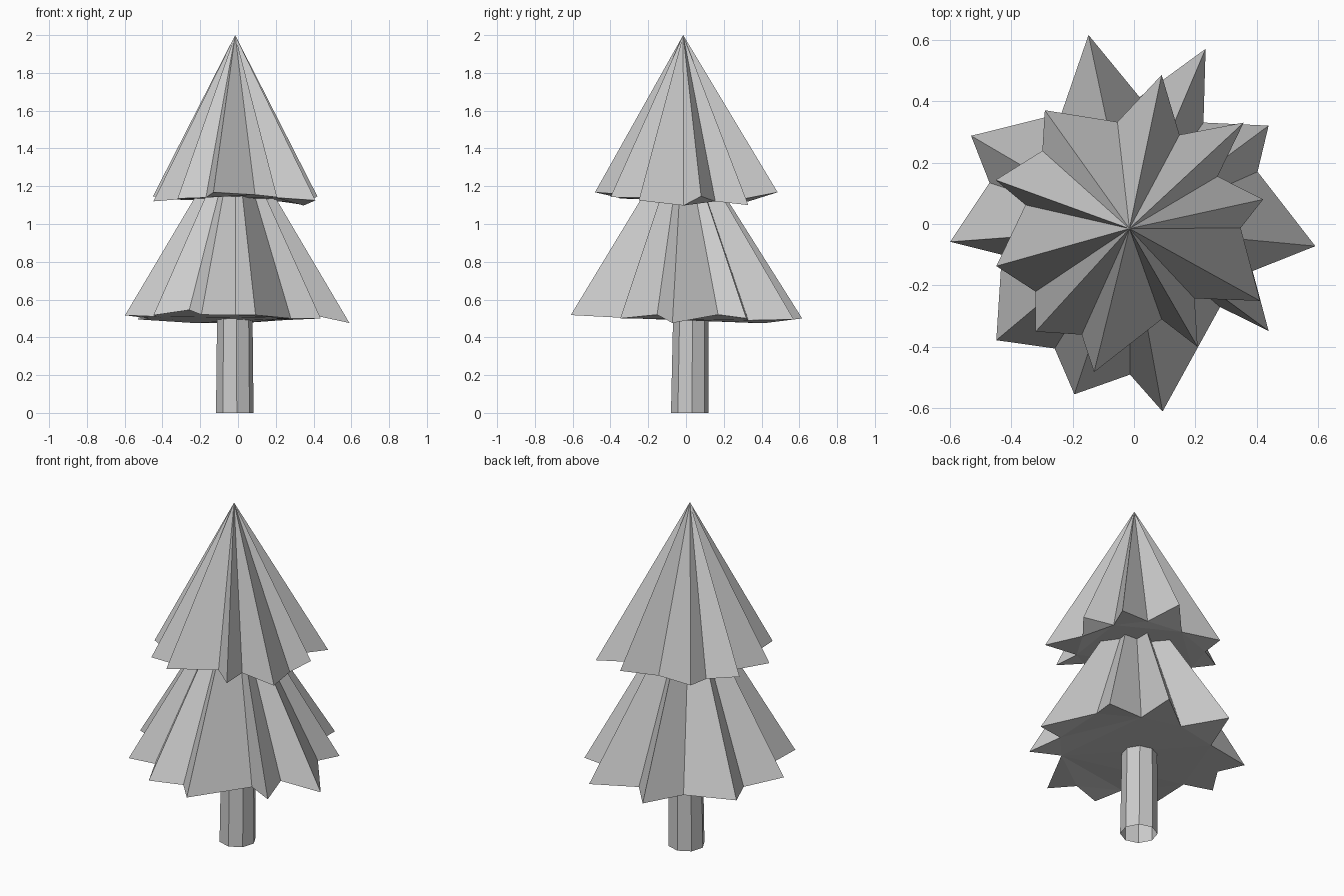
import bpy, bmesh, math


def finish(name, bm):
    bmesh.ops.recalc_face_normals(bm, faces=bm.faces[:])
    mesh = bpy.data.meshes.new(name)
    bm.to_mesh(mesh)
    bm.free()
    obj = bpy.data.objects.new(name, mesh)
    bpy.context.collection.objects.link(obj)
    return obj


def foliage_tier(name, apex_z, rim):
    """Jagged cone: alternating tip / valley rim points joined to one apex."""
    bm = bmesh.new()
    apex = bm.verts.new((-0.015, -0.015, apex_z))
    ring = [bm.verts.new(p) for p in rim]
    for a, b in zip(ring, ring[1:] + ring[:1]):
        bm.faces.new((apex, a, b))
    under = bm.faces.new(ring)
    bmesh.ops.triangulate(bm, faces=[under])
    return finish(name, bm)


# Hand-cut uneven rims, tip then valley, going clockwise from the back
lower_rim = [
    (-0.148, 0.615, 0.50), (0.018, 0.413, 0.475),
    (0.233, 0.57, 0.495), (0.226, 0.33, 0.49),
    (0.438, 0.32, 0.50), (0.402, 0.17, 0.52),
    (0.59, -0.072, 0.476), (0.386, -0.153, 0.52),
    (0.438, -0.348, 0.50), (0.28, -0.27, 0.50),
    (0.093, -0.61, 0.518), (-0.013, -0.49, 0.518),
    (-0.194, -0.554, 0.52), (-0.258, -0.405, 0.545),
    (-0.448, -0.378, 0.517), (-0.43, -0.10, 0.51),
    (-0.598, -0.058, 0.517), (-0.47, 0.134, 0.50),
    (-0.53, 0.287, 0.495), (-0.236, 0.36, 0.476),
]
upper_rim = [
    (0.09, 0.485, 1.168), (0.148, 0.29, 1.13),
    (0.357, 0.33, 1.10), (0.272, 0.155, 1.12),
    (0.42, 0.08, 1.147), (0.347, -0.013, 1.098),
    (0.41, -0.25, 1.125), (0.197, -0.242, 1.14),
    (0.207, -0.40, 1.142), (0.09, -0.31, 1.155),
    (-0.13, -0.482, 1.168), (-0.17, -0.36, 1.14),
    (-0.32, -0.35, 1.135), (-0.32, -0.22, 1.13),
    (-0.448, -0.137, 1.12), (-0.353, 0.062, 1.13),
    (-0.45, 0.143, 1.147), (-0.298, 0.238, 1.13),
    (-0.29, 0.37, 1.14), (-0.054, 0.332, 1.12),
]
foliage_tier("lower_foliage", 1.5, lower_rim)
foliage_tier("upper_foliage", 2.0, upper_rim)

# Eight-sided trunk, slightly tapered, open at both ends
bm = bmesh.new()
rings = []
for z, r, cy in ((0.0, 0.1, 0.02), (0.55, 0.094, 0.026)):
    ring = []
    for k in range(8):
        a = math.radians(6 + 45 * k)
        ring.append(bm.verts.new((-0.017 + r * math.cos(a), cy + r * math.sin(a), z)))
    rings.append(ring)
low, top = rings
for k in range(8):
    n = (k + 1) % 8
    bm.faces.new((low[k], low[n], top[n], top[k]))
finish("trunk", bm)
